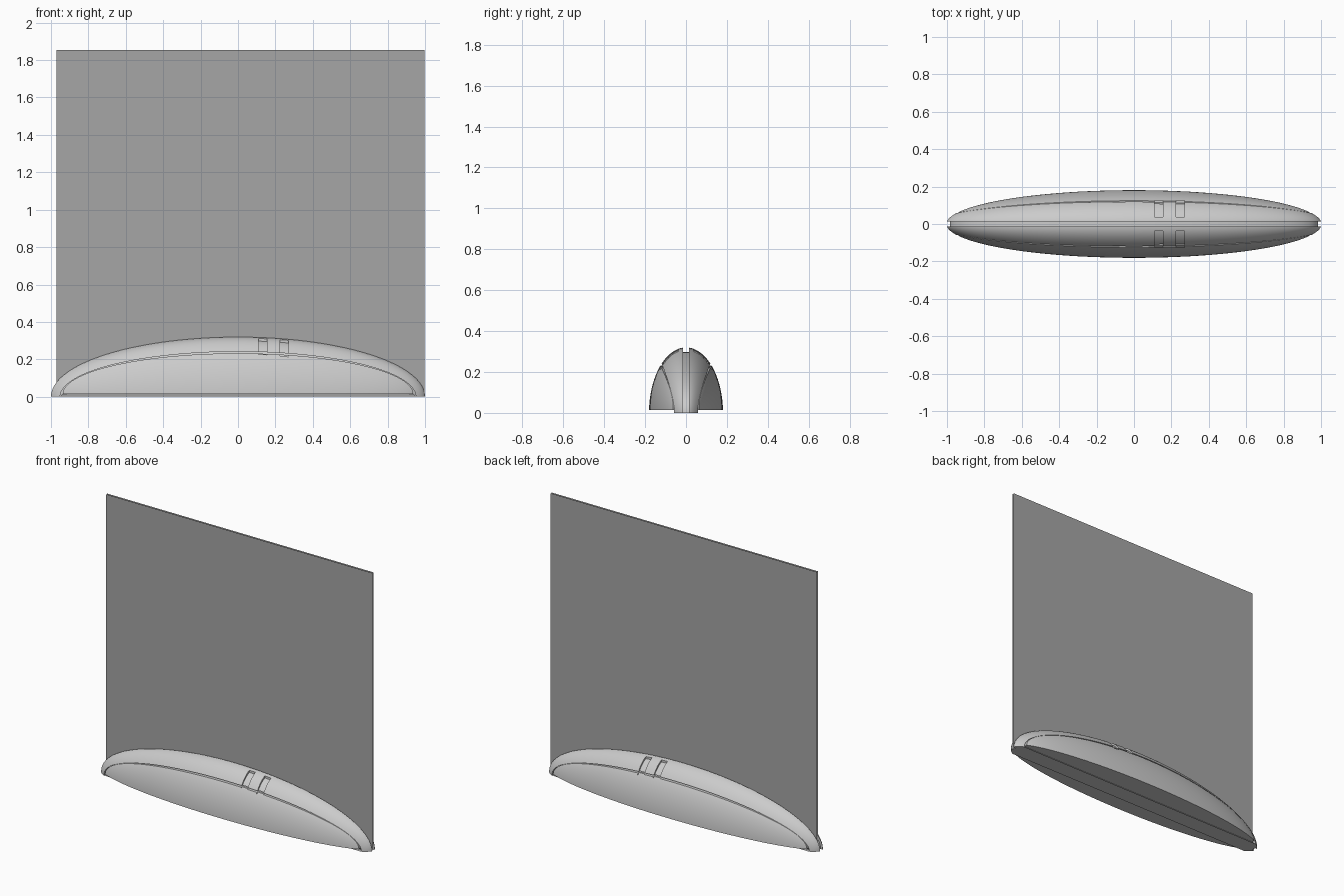
import bpy, bmesh, math

if "Cube" in bpy.data.objects:
    bpy.data.objects.remove(bpy.data.objects["Cube"])

AX, AY, AZ = 1.003, 0.181, 0.32      # radii of the ellipsoid body
GAP = 0.014                          # half width of the centre slot
N = 96                               # steps round the arch


def material(name, rgba):
    m = bpy.data.materials.new(name)
    m.diffuse_color = rgba
    m.use_nodes = True
    m.node_tree.nodes["Principled BSDF"].inputs["Base Color"].default_value = m.diffuse_color
    return m


shell_mat = material("light grey", (0.6, 0.6, 0.6, 1))
sheet_mat = material("clear grey", (0.38, 0.38, 0.38, 0.5))


def make(name, bm, mat):
    bmesh.ops.recalc_face_normals(bm, faces=bm.faces)
    me = bpy.data.meshes.new(name)
    bm.to_mesh(me)
    bm.free()
    ob = bpy.data.objects.new(name, me)
    bpy.context.collection.objects.link(ob)
    me.materials.append(mat)
    return ob


def activate(ob):
    bpy.ops.object.select_all(action='DESELECT')
    ob.select_set(True)
    bpy.context.view_layer.objects.active = ob


def depth(x, z):
    return AY * math.sqrt(max(0, 1 - (x / AX) ** 2 - (z / AZ) ** 2))


def height(x, y):
    return AZ * math.sqrt(max(0, 1 - (x / AX) ** 2 - (y / AY) ** 2))


# Shell rows: (x radius, z radius, base z, inward offset)
rows = []
for i in range(25):                                  # side panel
    k = math.sin(i / 24 * math.pi / 2)
    rows.append((0.937 * k, 0.217 * k, 0.015, 0))
rows.append((0.937, 0.217, 0.015, 0.022))            # groove walls
rows.append((0.951, 0.241, 0, 0.022))
r = math.sqrt(1 - (GAP / AY) ** 2)
for i in range(17):                                  # arched rim
    k = math.sin(i / 16 * math.pi / 2)
    rows.append((0.951 + (AX * r - 0.951) * k, 0.241 + (AZ * r - 0.241) * k, 0, 0))

bm = bmesh.new()
grid = []
for a, b, z0, off in rows:
    ring = []
    for j in range(N + 1):
        t = math.pi * j / N
        x, z = a * math.cos(t), z0 + b * math.sin(t)
        ring.append(bm.verts.new((x, max(GAP, depth(x, z) - off), z)))
    grid.append(ring)
for p, q in zip(grid, grid[1:]):
    for j in range(N + 1):                           # last quad closes the underside
        n = (j + 1) % (N + 1)
        bm.faces.new((p[j], p[n], q[n], q[j]))
bm.faces.new(grid[-1])
bmesh.ops.remove_doubles(bm, verts=bm.verts, dist=1e-5)
bmesh.ops.dissolve_degenerate(bm, edges=bm.edges, dist=1e-6)
shell = make("base_shell", bm, shell_mat)

# Two shallow notches across the rim
for x0, x1 in ((0.11, 0.155), (0.225, 0.27)):
    bm = bmesh.new()
    loops = []
    for i in range(13):
        y = 0.037 + 0.089 * i / 12
        loops.append([bm.verts.new((x, y, z)) for x, z in (
            (x0, height(x0, y) - 0.014), (x1, height(x1, y) - 0.014), (x1, 0.4), (x0, 0.4))])
    for p, q in zip(loops, loops[1:]):
        for j in range(4):
            n = (j + 1) % 4
            bm.faces.new((p[j], p[n], q[n], q[j]))
    bm.faces.new(loops[0])
    bm.faces.new(loops[-1])
    cutter = make("notch_cutter", bm, shell_mat)
    cutter.hide_render = True
    activate(shell)
    mod = shell.modifiers.new("notch", 'BOOLEAN')
    mod.operation, mod.solver, mod.object = 'DIFFERENCE', 'EXACT', cutter
    bpy.ops.object.modifier_apply(modifier=mod.name)
    bpy.data.objects.remove(cutter)

activate(shell)
bpy.ops.object.shade_smooth_by_angle(angle=math.radians(30))
mir = shell.modifiers.new("other_side", 'MIRROR')
mir.use_axis = (False, True, False)
mir.use_mirror_merge = False

# Core plate filling the slot between the two shells
bm = bmesh.new()
arc = [(0.985 * math.cos(math.pi * j / N), 0.297 * math.sin(math.pi * j / N)) for j in range(N + 1)]
front = [bm.verts.new((x, -GAP, z)) for x, z in arc]
back = [bm.verts.new((x, GAP, z)) for x, z in arc]
for j in range(N + 1):
    n = (j + 1) % (N + 1)
    bm.faces.new((front[j], front[n], back[n], back[j]))
bm.faces.new(front)
bm.faces.new(back)
core = make("core_plate", bm, shell_mat)
activate(core)
bpy.ops.object.shade_smooth_by_angle(angle=math.radians(30))

# Upright sheet: front and back faces
bm = bmesh.new()
for s in (-1, 1):
    pts = [(-0.97, 0), (0.997, 0), (0.997, 1.853), (-0.97, 1.853)]
    if s > 0:
        pts.reverse()
    bm.faces.new([bm.verts.new((x, s * 0.006, z)) for x, z in pts])
me = bpy.data.meshes.new("upright_sheet")
bm.to_mesh(me)
bm.free()
me.materials.append(sheet_mat)
sheet = bpy.data.objects.new("upright_sheet", me)
bpy.context.collection.objects.link(sheet)
